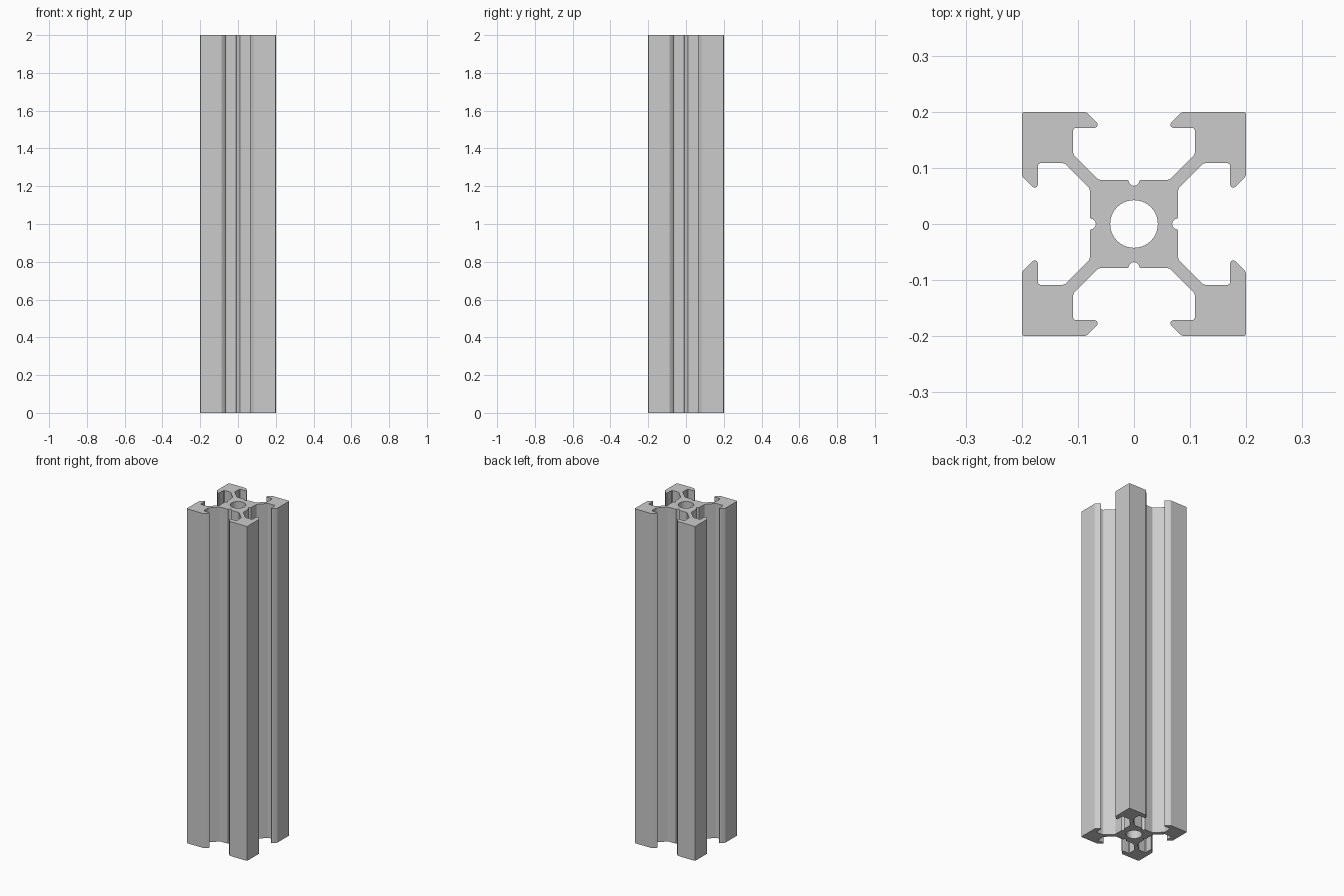
import bpy, bmesh, math

cube = bpy.data.objects.get("Cube")
if cube:
    bpy.data.objects.remove(cube, do_unlink=True)

LENGTH = 2.0
BORE_RADIUS = 0.0425
BORE_SIDES = 40

# Plain aluminium grey
metal = bpy.data.materials.new("aluminium_grey")
metal.use_nodes = True
grey = (0.6, 0.6, 0.6, 1)
metal.diffuse_color = grey
metal.node_tree.nodes["Principled BSDF"].inputs["Base Color"].default_value = grey

# One eighth of the section: groove, core, diagonal web, slot, lip, outer corner
eighth = [
    (0, 0.068), (0.005, 0.0692), (0.0085, 0.073), (0.0095, 0.0765), (0.0115, 0.0785),
    (0.06, 0.0785), (0.064, 0.08),
    (0.107, 0.123), (0.109, 0.128),
    (0.109, 0.167), (0.1055, 0.171),
    (0.071, 0.171), (0.0665, 0.173), (0.0645, 0.1765), (0.0665, 0.181),
    (0.083, 0.1975), (0.088, 0.2),
    (0.195, 0.2), (0.1985, 0.1985),
]
# Mirror across the diagonal, then turn the quarter four times
quarter = eighth + [(y, x) for x, y in eighth[-2:0:-1]]
outline = []
for turn in range(4):
    for x, y in quarter:
        outline.append((x, y))
    quarter = [(y, -x) for x, y in quarter]

# Round bore through the core
bore = []
for i in range(BORE_SIDES):
    a = 2 * math.pi * i / BORE_SIDES
    bore.append((BORE_RADIUS * math.cos(a), BORE_RADIUS * math.sin(a)))


def ring(bm, points, z):
    verts = [bm.verts.new((x, y, z)) for x, y in points]
    edges = [bm.edges.new((v, verts[i - 1])) for i, v in enumerate(verts)]
    return verts, edges


bm = bmesh.new()
ends = [[ring(bm, loop, z) for loop in (outline, bore)] for z in (0, LENGTH)]

# End caps
for outer, inner in ends:
    bmesh.ops.triangle_fill(bm, use_beauty=True, edges=outer[1] + inner[1])

# Long walls
for (low, _), (high, _) in zip(*ends):
    for i in range(len(low)):
        bm.faces.new((low[i - 1], low[i], high[i], high[i - 1]))

bmesh.ops.recalc_face_normals(bm, faces=bm.faces[:])
mesh = bpy.data.meshes.new("slotted_rail")
bm.to_mesh(mesh)
bm.free()
mesh.materials.append(metal)

rail = bpy.data.objects.new("slotted_rail", mesh)
bpy.context.collection.objects.link(rail)
bpy.ops.object.select_all(action="DESELECT")
rail.select_set(True)
bpy.context.view_layer.objects.active = rail
bpy.ops.object.shade_smooth_by_angle(angle=math.radians(20))
